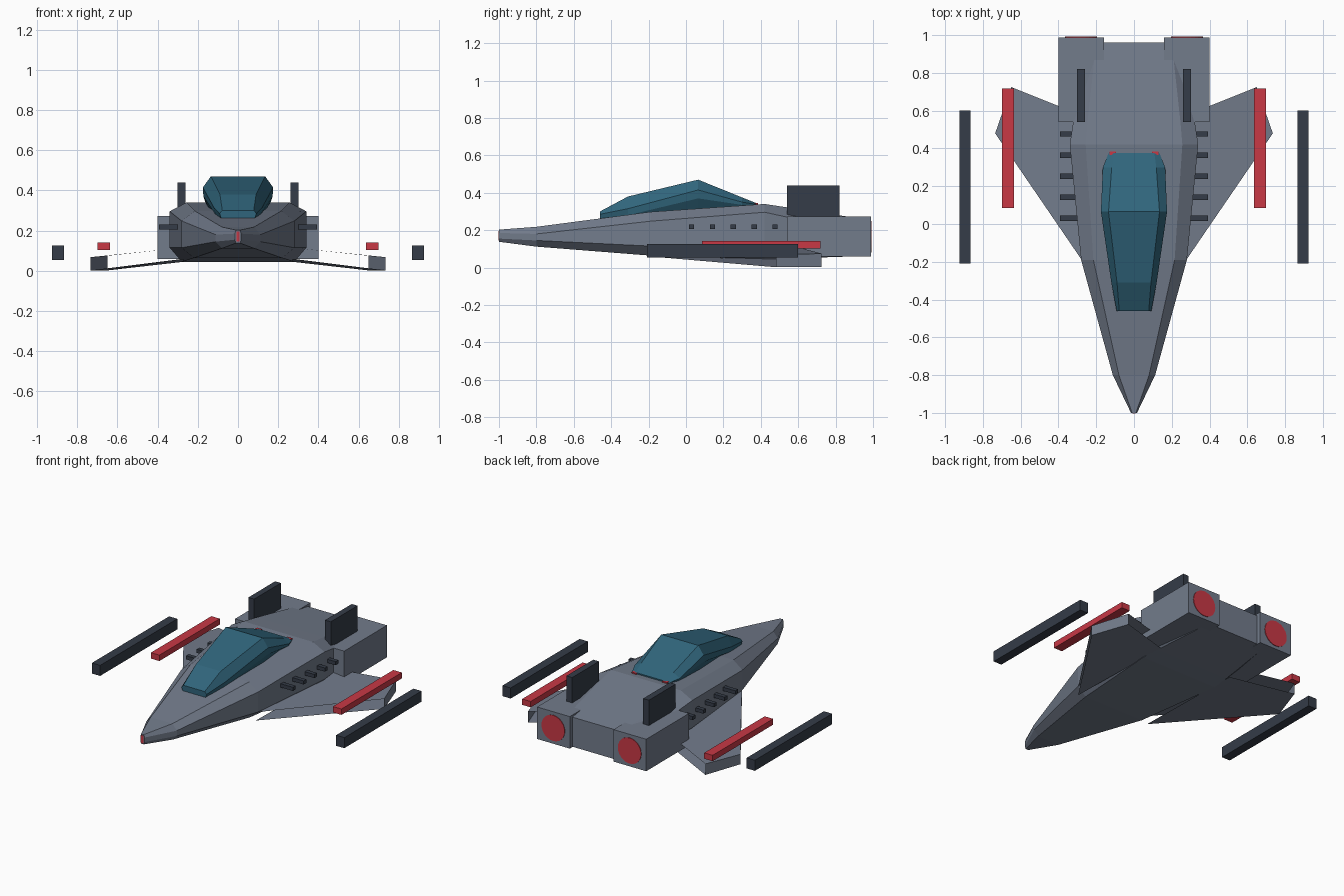
import bpy, bmesh, math
from mathutils import Matrix, Vector

if "Cube" in bpy.data.objects:
    bpy.data.objects.remove(bpy.data.objects["Cube"])


def material(name, col):
    m = bpy.data.materials.new(name)
    m.diffuse_color = (*col, 1)
    m.use_nodes = True
    m.node_tree.nodes["Principled BSDF"].inputs["Base Color"].default_value = m.diffuse_color
    return m


HULL = material("hull_grey", (0.17, 0.20, 0.26))
DARK = material("dark_metal", (0.035, 0.045, 0.065))
RED = material("red", (0.58, 0.04, 0.06))
GLASS = material("teal_glass", (0.03, 0.13, 0.20))


def finish(name, bm, mat, normals=True):
    if normals:
        bmesh.ops.recalc_face_normals(bm, faces=bm.faces)
    me = bpy.data.meshes.new(name)
    bm.to_mesh(me)
    bm.free()
    me.materials.append(mat)
    ob = bpy.data.objects.new(name, me)
    bpy.context.collection.objects.link(ob)
    return ob


def loft(name, stations, mat):
    """Symmetric sections: (y, [(half width, z), ... from top to bottom])."""
    bm = bmesh.new()
    rings = []
    for y, half in stations:
        pts = half + [(-x, z) for x, z in reversed(half)]
        rings.append([bm.verts.new((x, y, z)) for x, z in pts])
    n = len(rings[0])
    for a, b in zip(rings, rings[1:]):
        for i in range(n):
            j = (i + 1) % n
            bm.faces.new((a[i], a[j], b[j], b[i]))
    bm.faces.new(rings[0])
    bm.faces.new(rings[-1])
    return finish(name, bm, mat)


def box(name, lo, hi, mat):
    lo, hi = Vector(lo), Vector(hi)
    bm = bmesh.new()
    bmesh.ops.create_cube(bm, size=1, matrix=Matrix.Translation((lo + hi) / 2)
                          @ Matrix.Diagonal((*(hi - lo), 1)))
    return finish(name, bm, mat)


def pair(name, lo, hi, mat):
    box(name + "_right", lo, hi, mat)
    box(name + "_left", (-hi[0], lo[1], lo[2]), (-lo[0], hi[1], hi[2]), mat)


# Faceted fuselage
loft("fuselage", [
    (-1.00, [(.010, .203), (.016, .185), (.016, .155), (.010, .138)]),
    (-0.80, [(.080, .218), (.112, .180), (.112, .145), (.080, .112)]),
    (-0.19, [(.215, .298), (.280, .248), (.280, .115), (.220, .064)]),
    (0.42, [(.256, .340), (.340, .296), (.340, .115), (.280, .045)]),
    (0.54, [(.246, .322), (.322, .270), (.322, .110), (.270, .048)]),
    (0.96, [(.200, .258), (.270, .220), (.270, .095), (.220, .062)]),
], HULL)
box("nose_light", (-.008, -1.003, .145), (.008, -.98, .195), RED)

# Canopy
loft("canopy", [
    (-.46, [(.078, .300), (.092, .285), (.085, .265), (.080, .255)]),
    (-.31, [(.090, .380), (.120, .315), (.112, .280), (.090, .265)]),
    (.065, [(.135, .470), (.175, .415), (.172, .370), (.140, .300)]),
    (.30, [(.118, .375), (.165, .350), (.160, .335), (.130, .310)]),
    (.375, [(.108, .345), (.135, .338), (.130, .325), (.110, .310)]),
], GLASS)
pair("canopy_light", (.095, .365, .325), (.13, .385, .345), RED)

# Wings: hollow shells with open leading and trailing edges
for side, s in (("right", 1), ("left", -1)):
    bm = bmesh.new()
    plan = [(.27, -.20), (.735, .48), (.65, .725), (.27, .573)]
    top = [bm.verts.new((s * x, y, z)) for (x, y), z in zip(plan, (.115, .068, .075, .115))]
    bot = [bm.verts.new((s * x, y, z)) for (x, y), z in zip(plan, (.060, .002, .002, .045))]
    faces = [top, bot[::-1], [top[2], top[1], bot[1], bot[2]]]
    for f in faces:
        bm.faces.new(f if s > 0 else f[::-1])
    finish("wing_" + side, bm, HULL, False)

# Engine blocks, exhaust discs and tail fins
pair("engine", (.16, .54, .06), (.40, .988, .272), HULL)
for side, s in (("right", 1), ("left", -1)):
    bm = bmesh.new()
    bmesh.ops.create_cone(bm, cap_ends=True, segments=24, radius1=.085, radius2=.085, depth=.02,
                          matrix=Matrix.Translation((s * .28, .982, .165))
                          @ Matrix.Rotation(math.pi / 2, 4, 'X'))
    finish("exhaust_" + side, bm, RED)
pair("tail_fin", (.26, .54, .25), (.302, .82, .44), DARK)

# Floating wing rails and cannons
pair("wing_rail", (.636, .085, .103), (.698, .718, .142), RED)
pair("cannon", (.865, -.208, .055), (.925, .60, .125), DARK)

# Side vents
for i in range(5):
    y = .03 + i * .1115
    pair(f"side_vent_{i + 1}", (.25, y - .014, .206), (.392, y + .014, .23), DARK)
